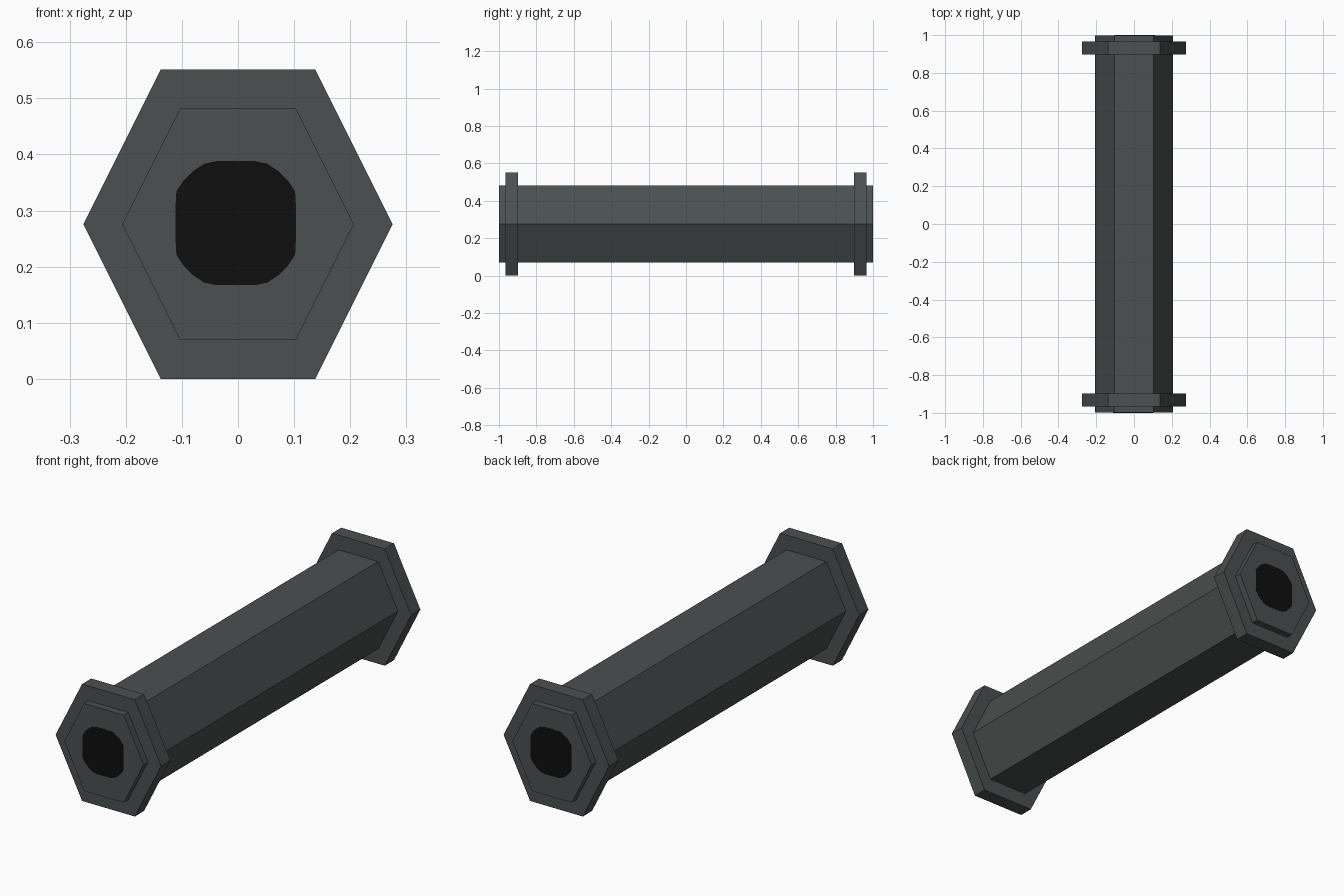
import bpy, bmesh, math

if "Cube" in bpy.data.objects:
    bpy.data.objects.remove(bpy.data.objects["Cube"])

ZC = 0.2755  # height of the tube axis


def material(name, rgb):
    m = bpy.data.materials.new(name)
    m.diffuse_color = (*rgb, 1.0)
    m.use_nodes = True
    m.node_tree.nodes["Principled BSDF"].inputs["Base Color"].default_value = m.diffuse_color
    return m


grey = material("dark_grey", (0.069, 0.080, 0.079))
black = material("black", (0.0045, 0.0045, 0.0045))


def prism(name, profile, y0, y1, mat):
    """Extrude an (x, z) outline along y."""
    bm = bmesh.new()
    face = bm.faces.new([bm.verts.new((x, y0, ZC + z)) for x, z in profile])
    ext = bmesh.ops.extrude_face_region(bm, geom=[face])
    for v in ext["geom"]:
        if isinstance(v, bmesh.types.BMVert):
            v.co.y = y1
    bmesh.ops.recalc_face_normals(bm, faces=bm.faces)
    me = bpy.data.meshes.new(name)
    bm.to_mesh(me)
    bm.free()
    me.materials.append(mat)
    ob = bpy.data.objects.new(name, me)
    bpy.context.collection.objects.link(ob)
    return ob


def hexagon(r):
    # hexagon stretched so that its height equals its width
    return [(sx * r, sz * r) for sx, sz in
            ((1, 0), (0.5, 1), (-0.5, 1), (-1, 0), (-0.5, -1), (0.5, -1))]


# Hexagonal tube body
prism("tube_body", hexagon(0.2065), -0.999, 0.999, grey)

# Blunted circle for the painted bore, slightly off-centre
bore = []
for i in range(32):
    a = math.tau * (i + 0.5) / 32
    bore.append((max(-0.107, min(0.107, 0.12 * math.cos(a))),
                 max(-0.1105, min(0.1105, 0.12 * math.sin(a)))))

# Flange and bore plate at each end
for label, s in (("front", -1), ("back", 1)):
    prism(label + "_flange", hexagon(0.2755), s * 0.897, s * 0.966, grey)
    prism(label + "_bore", [(x + s * 0.004, z + 0.002) for x, z in bore],
          s * 0.995, s * 1.0, black)
